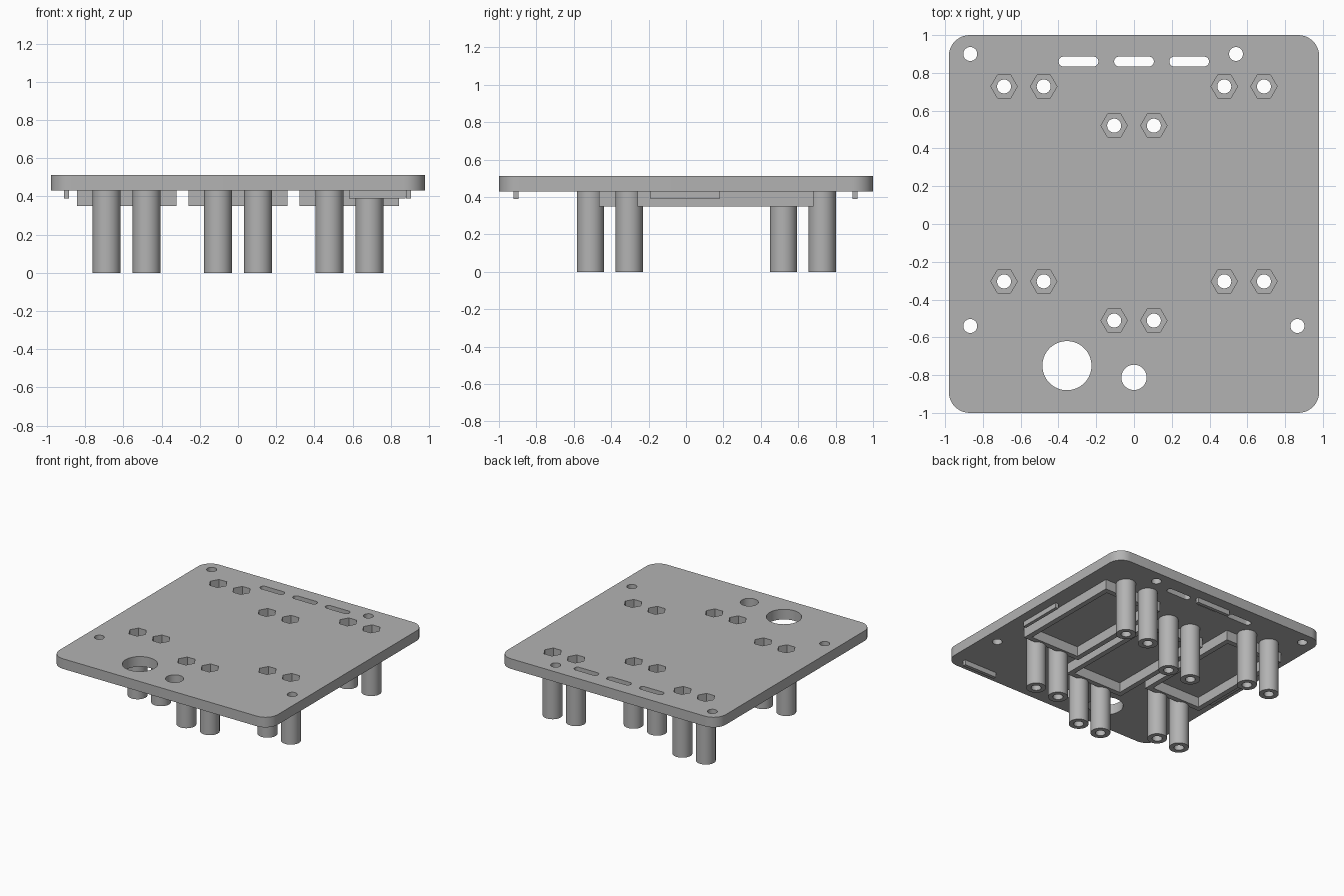
import bpy
import math

cube = bpy.data.objects.get("Cube")
if cube:
    bpy.data.objects.remove(cube, do_unlink=True)

GRAY = (0.45, 0.45, 0.45, 1)
plastic = bpy.data.materials.new("gray_plastic")
plastic.use_nodes = True
plastic.diffuse_color = GRAY
plastic.node_tree.nodes["Principled BSDF"].inputs["Base Color"].default_value = GRAY

PLATE_BOTTOM, PLATE_TOP = 0.43, 0.512
FRAME_BOTTOM, RIB_BOTTOM = 0.35, 0.39
POST_RADIUS, BORE_RADIUS, NUT_RADIUS = 0.073, 0.037, 0.07


def ring(x, y, radius, sides=40):
    """Regular polygon outline; six sides gives a nut pocket."""
    return [(x + radius * math.cos(math.tau * i / sides),
             y + radius * math.sin(math.tau * i / sides)) for i in range(sides)]


def rect(x, y, width, depth, radius=0.0, steps=10):
    """Rectangle outline with optional rounded corners."""
    points = []
    for k, (sx, sy) in enumerate([(1, 1), (-1, 1), (-1, -1), (1, -1)]):
        cx = x + sx * (width / 2 - radius)
        cy = y + sy * (depth / 2 - radius)
        if radius == 0:
            points.append((cx, cy))
            continue
        for i in range(steps + 1):
            a = math.pi / 2 * (k + i / steps)
            points.append((cx + radius * math.cos(a), cy + radius * math.sin(a)))
    return points


def slab(name, outlines, bottom, top):
    """Extrude outlines upward; inner outlines become holes."""
    curve = bpy.data.curves.new(name, 'CURVE')
    curve.dimensions = '2D'
    curve.fill_mode = 'BOTH'
    curve.extrude = (top - bottom) / 2
    for outline in outlines:
        spline = curve.splines.new('POLY')
        spline.points.add(len(outline) - 1)
        for point, (x, y) in zip(spline.points, outline):
            point.co = (x, y, 0, 1)
        spline.use_cyclic_u = True
    obj = bpy.data.objects.new(name, curve)
    obj.location.z = (top + bottom) / 2
    bpy.context.collection.objects.link(obj)
    bpy.ops.object.select_all(action='DESELECT')
    obj.select_set(True)
    bpy.context.view_layer.objects.active = obj
    bpy.ops.object.convert(target='MESH')
    obj = bpy.context.object
    obj.data.materials.clear()
    obj.data.materials.append(plastic)
    bpy.ops.object.shade_smooth_by_angle(angle=math.radians(30))
    return obj


# Three bays, each with four posts around a rectangular frame
bays = {"right": (-0.583, 0.212), "middle": (0, 0.005), "left": (0.583, 0.212)}
posts = [(f"{side}_{end}_post_{n}", bx + dx, by + dy)
         for side, (bx, by) in bays.items()
         for end, dy in (("front", -0.516), ("back", 0.516))
         for n, dx in ((1, -0.105), (2, 0.105))]

# Top plate with nut pockets, screw holes, cable holes and slots
outlines = [rect(0, 0, 1.96, 2, 0.11)]
outlines += [ring(x, y, NUT_RADIUS, 6) for _, x, y in posts]
outlines += [ring(x, y, BORE_RADIUS) for x, y in
             [(-0.867, 0.9), (0.54, 0.9), (-0.867, -0.54), (0.865, -0.54)]]
outlines += [ring(-0.355, -0.75, 0.13, 64), ring(0, -0.812, 0.067)]
outlines += [rect(x, 0.86, 0.21, 0.052, 0.025) for x in (-0.294, 0, 0.292)]
slab("top_plate", outlines, PLATE_BOTTOM, PLATE_TOP)

# Hollow posts under the plate
for name, x, y in posts:
    slab(name, [ring(x, y, POST_RADIUS), ring(x, y, BORE_RADIUS)], 0, PLATE_BOTTOM)

# Locating frames between the posts
for side, (x, y) in bays.items():
    slab(side + "_frame", [rect(x, y, 0.52, 0.94), rect(x, y, 0.436, 0.856)],
         FRAME_BOTTOM, PLATE_BOTTOM)

# Thin ribs near the plate edges
for name, x, y, width, depth in [("left_rib", 0.893, -0.005, 0.027, 0.37),
                                 ("right_rib", -0.897, -0.005, 0.027, 0.37),
                                 ("front_rib", 0.728, -0.908, 0.295, 0.027),
                                 ("back_rib", 0, 0.904, 0.3, 0.027)]:
    slab(name, [rect(x, y, width, depth)], RIB_BOTTOM, PLATE_BOTTOM)
